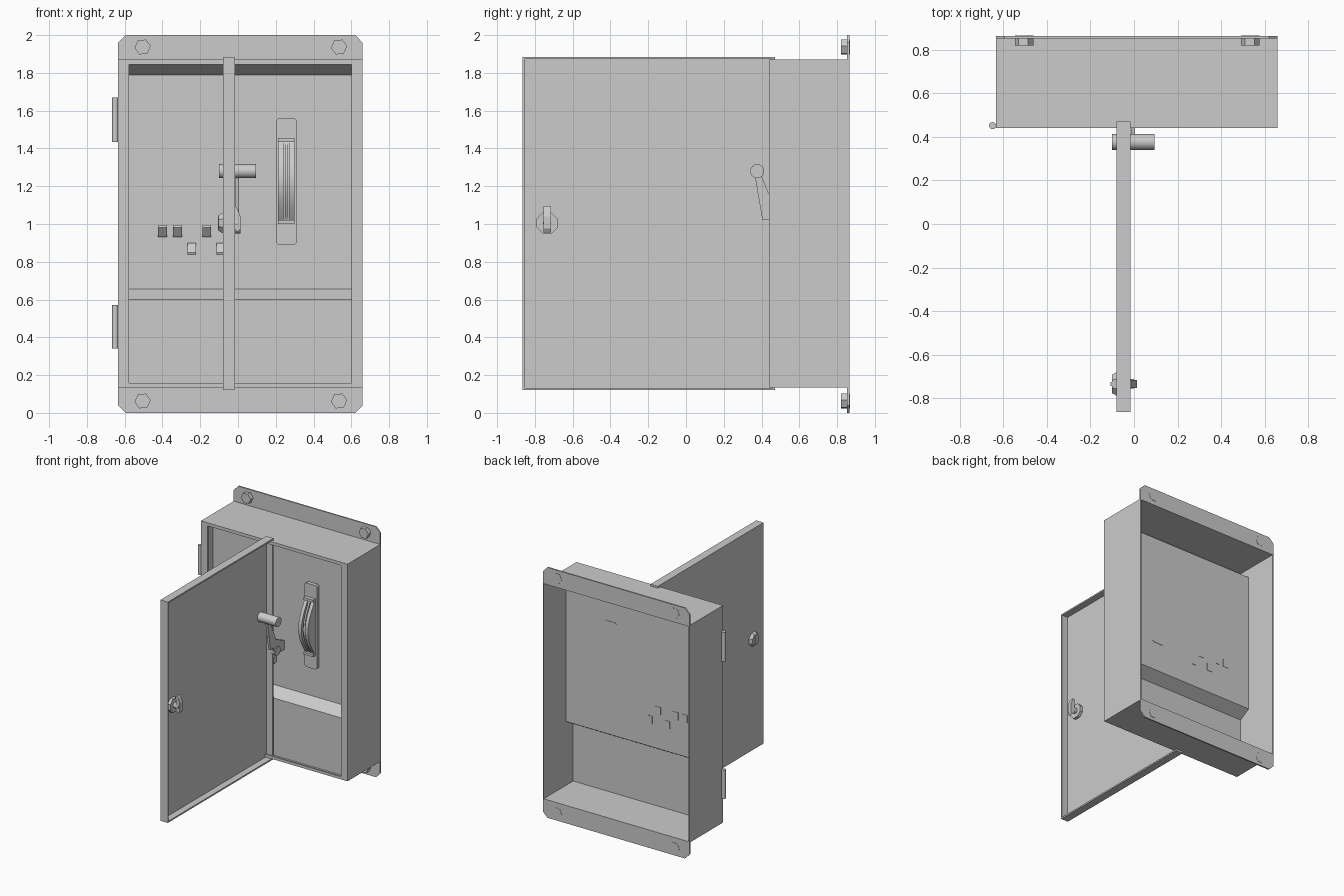
import bpy, bmesh
from math import sin, cos, pi, radians

if "Cube" in bpy.data.objects:
    bpy.data.objects.remove(bpy.data.objects["Cube"])


def finish(bm, name, smooth=False):
    bmesh.ops.recalc_face_normals(bm, faces=bm.faces)
    me = bpy.data.meshes.new(name)
    bm.to_mesh(me)
    bm.free()
    ob = bpy.data.objects.new(name, me)
    bpy.context.collection.objects.link(ob)
    if smooth:
        bpy.context.view_layer.objects.active = ob
        bpy.ops.object.select_all(action='DESELECT')
        ob.select_set(True)
        bpy.ops.object.shade_smooth_by_angle(angle=radians(35))
    return ob


def prism(name, pts, axis, a, b, smooth=False, taper=1.0):
    """Extrude a 2D outline along an axis: x uses (y,z), y uses (x,z), z uses (x,y)."""
    place = {'x': lambda p, t: (t, p[0], p[1]),
             'y': lambda p, t: (p[0], t, p[1]),
             'z': lambda p, t: (p[0], p[1], t)}[axis]
    cu = sum(p[0] for p in pts) / len(pts)
    cv = sum(p[1] for p in pts) / len(pts)
    end = [(cu + (p[0] - cu) * taper, cv + (p[1] - cv) * taper) for p in pts]
    bm = bmesh.new()
    lo = [bm.verts.new(place(p, a)) for p in pts]
    hi = [bm.verts.new(place(p, b)) for p in end]
    n = len(pts)
    bm.faces.new(lo)
    bm.faces.new(hi)
    for i in range(n):
        j = (i + 1) % n
        bm.faces.new((lo[i], lo[j], hi[j], hi[i]))
    return finish(bm, name, smooth)


def rect(u0, u1, v0, v1, c=0.0):
    if not c:
        return [(u0, v0), (u1, v0), (u1, v1), (u0, v1)]
    return [(u0 + c, v0), (u1 - c, v0), (u1, v0 + c), (u1, v1 - c),
            (u1 - c, v1), (u0 + c, v1), (u0, v1 - c), (u0, v0 + c)]


def box(name, x0, x1, y0, y1, z0, z1):
    return prism(name, rect(x0, x1, y0, y1), 'z', z0, z1)


def ngon(u, v, r, n, turn=0.0):
    return [(u + r * cos(2 * pi * i / n + turn), v + r * sin(2 * pi * i / n + turn)) for i in range(n)]


XL, XR, YF, YB, ZB, ZT, T = -0.635, 0.66, 0.44, 0.865, 0.135, 1.87, 0.008

# cabinet: tube open at the back, with a framed opening in front
bm = bmesh.new()


def loop(x0, x1, z0, z1, y):
    return [bm.verts.new((x, y, z)) for x, z in rect(x0, x1, z0, z1)]


inner = (XL + T, XR - T, ZB + T, ZT - T)
opening = (-0.578, 0.602, 0.157, 1.845)
rings = [loop(XL, XR, ZB, ZT, YB), loop(XL, XR, ZB, ZT, YF), loop(*opening, YF),
         loop(*opening, YF + 0.012), loop(*inner, YF + 0.012), loop(*inner, YB)]
for k in range(6):
    r, s = rings[k], rings[(k + 1) % 6]
    for i in range(4):
        j = (i + 1) % 4
        bm.faces.new((r[i], r[j], s[j], s[i]))
finish(bm, "cabinet_body")

# wall mounting flanges with clipped corners, and hex bolts
for label, za, zb in (("top", ZT - 0.005, 2.0), ("bottom", ZB + 0.005, 0.0)):
    s = 0.04 if zb > za else -0.04
    prism(label + "_flange", [(XL, za), (XR, za), (XR, zb - s), (XR - 0.04, zb),
                              (XL + 0.04, zb), (XL, zb - s)], 'y', YB - 0.012, YB)
    for x in (-0.505, 0.535):
        prism(label + "_bolt", ngon(x, 1.937 if zb > 1 else 0.063, 0.043, 6, 0.1), 'y', 0.82, YB + 0.002)

# folded inner panel: deep upper part, shallow lower part
line = [(0.487, ZB + T), (0.487, 0.60), (0.58, 0.655), (0.58, 1.79), (0.487, 1.845), (0.487, ZT - T)]
prism("inner_panel", line + [(y + 0.006, z) for y, z in reversed(line)], 'x', XL + T, XR - T)

# breaker: mounting plate with an arched slotted guide
prism("breaker_plate", rect(0.202, 0.312, 0.89, 1.56, 0.012), 'y', 0.55, 0.589)


def arch(depth, z0, z1, n=14):
    return [(0.552 - depth * sin(pi * i / n), z0 + (z1 - z0) * i / n) for i in range(n + 1)]


for name, x0, x1, d in (("left", 0.213, 0.240, 0.095), ("right", 0.272, 0.299, 0.095),
                        ("middle", 0.249, 0.263, 0.085), ("base", 0.213, 0.299, 0.05)):
    prism("breaker_guide_" + name, arch(d, 1.0, 1.455), 'x', x0, x1, True)
for z in (1.0, 1.435):
    box("breaker_guide_end", 0.213, 0.299, 0.52, 0.555, z, z + 0.02)

# small toggle switches: upper row tilted up, lower row tilted down
for x, z0, up in ((-0.40, 0.93, 1), (-0.32, 0.93, 1), (-0.165, 0.93, 1), (-0.245, 0.835, 0), (-0.09, 0.835, 0)):
    prof = [(0.589, 0), (0.56, 0), (0.52, 0.052), (0.525, 0.065), (0.589, 0.06)]
    pts = [(y, z0 + (h if up else 0.065 - h)) for y, h in prof]
    prism("toggle_switch", pts, 'x', x - 0.023, x + 0.023)

# main lever with round grip and pivot hub
prism("lever_arm", [(0.36, 1.28), (0.39, 1.28), (0.43, 1.18), (0.475, 1.08), (0.585, 1.03),
                    (0.585, 0.96), (0.46, 0.96), (0.44, 1.025), (0.405, 1.02)], 'x', -0.014, 0.005)
prism("lever_grip", ngon(0.377, 1.28, 0.037, 24), 'x', -0.1, 0.095, True)
prism("lever_hub", ngon(0.485, 0.985, 0.035, 16), 'x', -0.025, 0.012, True)

# hinge barrels on the left edge
for z0, z1 in ((0.34, 0.57), (1.435, 1.67)):
    prism("hinge_barrel", ngon(-0.65, 0.452, 0.016, 16), 'z', z0, z1, True)
    box("hinge_leaf", -0.645, -0.63, 0.444, 0.46, z0 + 0.015, z1 - 0.015)

# open door: shallow pan with its hollow side facing +x
bm = bmesh.new()
DX0, DX1, W = -0.08, -0.015, 0.012
d = (-0.865, 0.47, 0.12, 1.885)
di = (d[0] + W, d[1] - W, d[2] + W, d[3] - W)
rings = [[bm.verts.new((x, y, z)) for y, z in rect(*r)]
         for x, r in ((DX0, d), (DX1, d), (DX1, di), (DX0 + 0.012, di))]
bm.faces.new(rings[0])
bm.faces.new(rings[3])
for r, s in zip(rings, rings[1:]):
    for i in range(4):
        j = (i + 1) % 4
        bm.faces.new((r[i], r[j], s[j], s[i]))
finish(bm, "door")

# door lock: tapered knob outside, collar and turning latch inside
KY, KZ = -0.735, 1.005
prism("lock_knob", ngon(KY, KZ, 0.06, 8, pi / 8), 'x', -0.078, -0.102, taper=0.75)
prism("lock_key_bar", rect(KY - 0.01, KY + 0.01, KZ - 0.035, KZ + 0.035), 'x', -0.1, -0.107)
prism("lock_collar", ngon(KY, KZ, 0.06, 8, pi / 8), 'x', -0.07, -0.045)
prism("latch_stem", ngon(KY, KZ, 0.022, 12), 'x', -0.046, 0.0, True)
prism("latch_tab", [(-0.02, 0.975), (0.0, 0.955), (0.013, 0.975), (0.013, 1.04), (0.0, 1.075),
                    (-0.012, 1.095), (-0.025, 1.085), (-0.02, 1.05)],
      'y', KY - 0.019, KY + 0.019)
